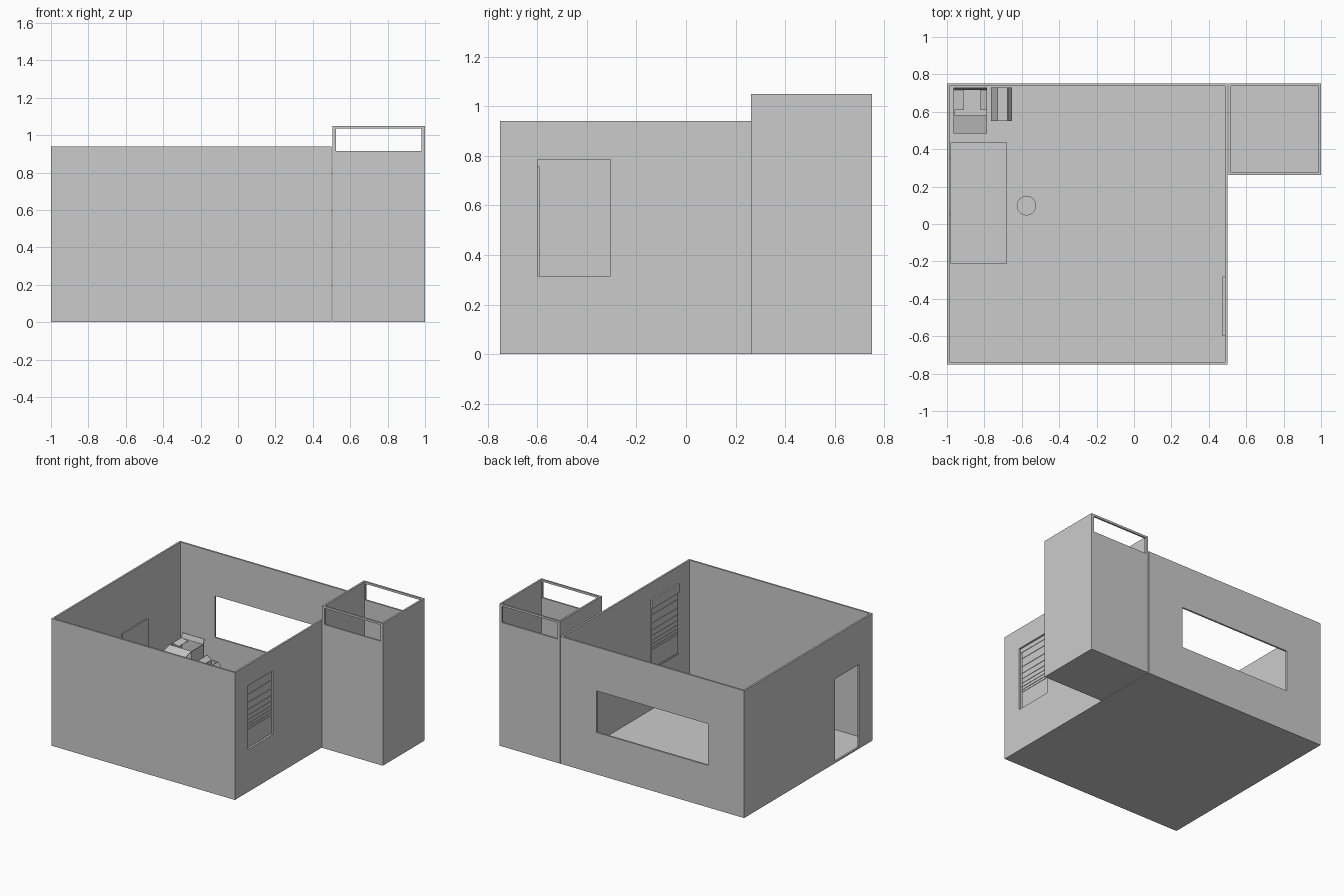
import bpy
import bmesh
from math import pi, cos, sin
from mathutils import Matrix, Vector

if "Cube" in bpy.data.objects:
    bpy.data.objects.remove(bpy.data.objects["Cube"])


def box(name, x, y, z):
    """Box from (min, max) pairs on each axis."""
    bm = bmesh.new()
    bmesh.ops.create_cube(bm, size=1)
    for v in bm.verts:
        v.co = [r[0] if c < 0 else r[1] for c, r in zip(v.co, (x, y, z))]
    return finish(name, bm)


def cylinder(name, x, y, z, r, sides=32):
    bm = bmesh.new()
    bmesh.ops.create_cone(bm, cap_ends=True, segments=sides, radius1=r, radius2=r,
                          depth=z[1] - z[0],
                          matrix=Matrix.Translation((x, y, (z[0] + z[1]) / 2)))
    ob = finish(name, bm)
    for p in ob.data.polygons:
        p.use_smooth = abs(p.normal.z) < 0.5
    return ob


def finish(name, bm):
    me = bpy.data.meshes.new(name)
    bm.to_mesh(me)
    bm.free()
    ob = bpy.data.objects.new(name, me)
    bpy.context.collection.objects.link(ob)
    return ob


def cut(ob, *ranges):
    """Subtract boxes and apply."""
    for r in ranges:
        tool = box("cutter", *r)
        tool.hide_render = True
        mod = ob.modifiers.new("cut", "BOOLEAN")
        mod.operation = "DIFFERENCE"
        mod.object = tool
        bpy.context.view_layer.objects.active = ob
        bpy.ops.object.modifier_apply(modifier=mod.name)
        bpy.data.objects.remove(tool)


def flap(name, a, b, along, span, t=0.003):
    """Thin sloping flap from profile point a to b, extruded along an axis."""
    d = (Vector(b) - Vector(a)).normalized()
    n = Vector((-d.y, d.x)) * t
    prof = [Vector(a), Vector(b), Vector(b) + n, Vector(a) + n]
    bm = bmesh.new()
    rings = []
    for s in span:
        rings.append([bm.verts.new((s, p.x, p.y) if along == "x" else (p.x, s, p.y)) for p in prof])
    bm.faces.new(rings[0])
    bm.faces.new(rings[1])
    for i in range(4):
        j = (i + 1) % 4
        bm.faces.new((rings[0][i], rings[0][j], rings[1][j], rings[1][i]))
    bmesh.ops.recalc_face_normals(bm, faces=bm.faces)
    return finish(name, bm)


def carton(name, x, y, h, t=0.004):
    ob = box(name, x, y, (0.006, h))
    cut(ob, ((x[0] + t, x[1] - t), (y[0] + t, y[1] - t), (0.012, h + 0.1)))
    return ob


# Main room: hollow shell with back window, side doorway and right window
room = box("room_shell", (-1, 0.5), (-0.75, 0.75), (0, 0.94))
cut(room,
    ((-0.987, 0.487), (-0.737, 0.737), (0.006, 1.2)),
    ((-0.705, 0.205), (0.7, 0.8), (0.31, 0.617)),
    ((-1.1, -0.95), (-0.59, -0.31), (0.012, 0.622)),
    ((0.45, 0.55), (-0.6, -0.305), (0.315, 0.785)))

# Side tower: hollow shell with a high window through front and back
tower = box("tower_shell", (0.505, 1), (0.262, 0.75), (0, 1.05))
cut(tower,
    ((0.518, 0.987), (0.275, 0.737), (0.006, 1.2)),
    ((0.525, 0.98), (0.2, 0.8), (0.915, 1.035)))

# Window blind with head rail, slats and bottom bar
by = (-0.592, -0.28)
box("blind_sheet", (0.480, 0.483), by, (0.31, 0.80))
box("blind_head_rail", (0.474, 0.486), (-0.6, -0.28), (0.755, 0.82))
box("blind_bottom_bar", (0.477, 0.486), by, (0.302, 0.315))
z, step = 0.71, 0.062
for i in range(8):
    box("blind_slat", (0.477, 0.486), by, (z - 0.004, z))
    z, step = z - step, step * 0.82

# Desk against the left wall
dx, dy = (-0.982, -0.678), (-0.212, 0.437)
box("desk_top", dx, dy, (0.225, 0.24))
for lx in (dx[0], dx[1] - 0.015):
    for ly in (dy[0], dy[1] - 0.015):
        box("desk_leg", (lx, lx + 0.015), (ly, ly + 0.015), (0.006, 0.225))

# Wall panel above the desk
box("wall_panel", (-0.987, -0.978), (0.05, 0.35), (0.31, 0.525))

# Round stool
cylinder("stool_seat", -0.575, 0.098, (0.135, 0.15), 0.052)
for i in range(4):
    a = pi / 4 + i * pi / 2
    cylinder("stool_leg", -0.575 + 0.037 * cos(a), 0.098 + 0.037 * sin(a), (0.006, 0.135), 0.005, 8)

# Large open carton with flaps
wide = (-0.965, -0.785)
carton("large_carton", wide, (0.58, 0.72), 0.245)
flap("large_front_flap", (0.485, 0.22), (0.58, 0.245), "x", wide)
flap("large_back_flap", (0.72, 0.245), (0.73, 0.28), "x", wide)
flap("large_left_flap", (-0.965, 0.245), (-0.91, 0.235), "y", (0.61, 0.72))
flap("large_right_flap", (-0.82, 0.215), (-0.785, 0.245), "y", (0.61, 0.72))
box("low_carton", wide, (0.52, 0.579), (0.006, 0.16))

# Small open carton with flaps
carton("small_carton", (-0.73, -0.675), (0.55, 0.73), 0.14)
flap("small_left_flap", (-0.765, 0.165), (-0.73, 0.14), "y", (0.55, 0.73))
flap("small_right_flap", (-0.675, 0.14), (-0.655, 0.11), "y", (0.55, 0.73))
